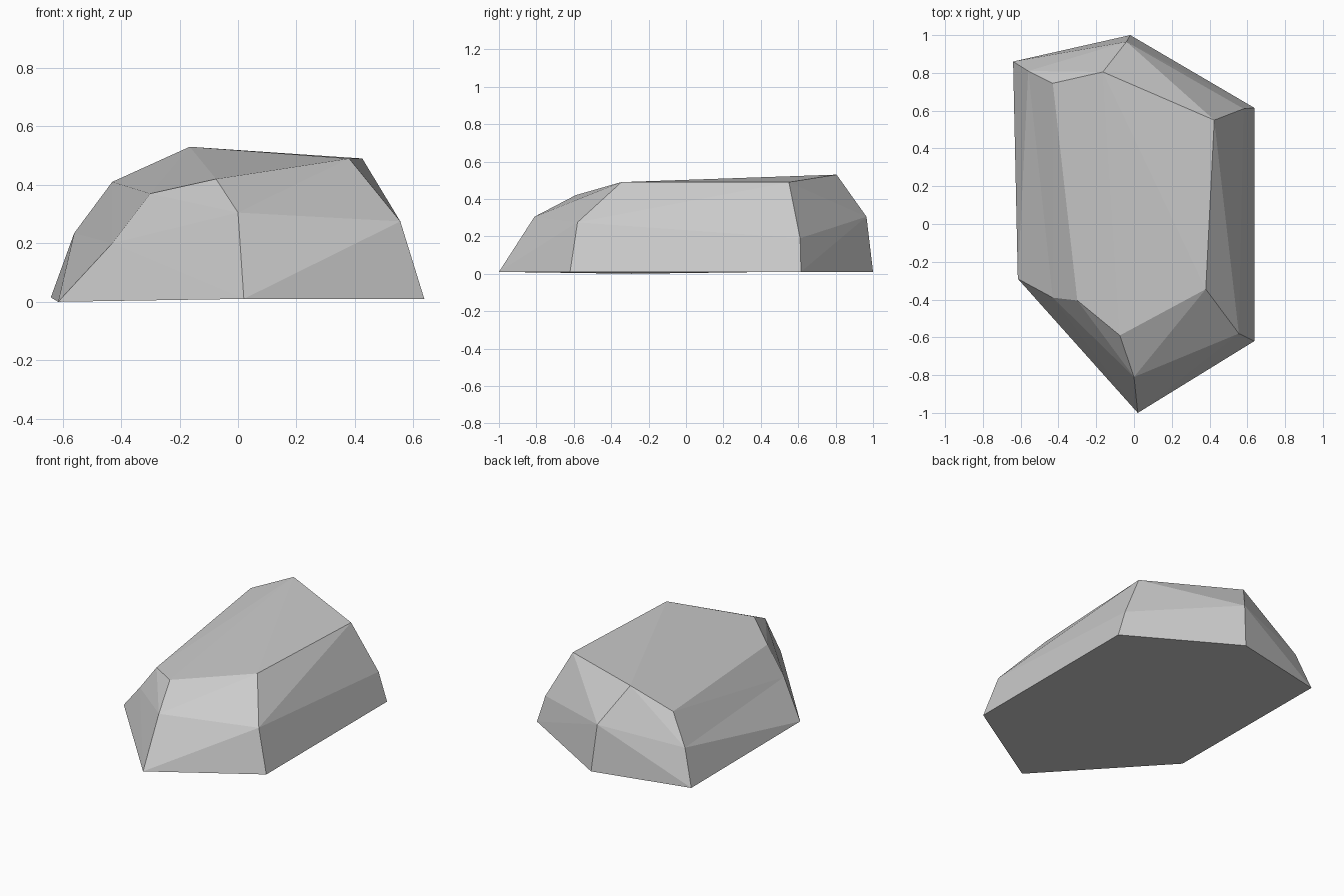
import bpy
import bmesh

cube = bpy.data.objects.get("Cube")
if cube:
    bpy.data.objects.remove(cube, do_unlink=True)

# Stone colour
stone = bpy.data.materials.new("stone grey")
stone.use_nodes = True
colour = (0.6, 0.6, 0.6, 1)
stone.diffuse_color = colour
stone.node_tree.nodes["Principled BSDF"].inputs["Base Color"].default_value = colour

# Three uneven six-sided rings, each starting at the front corner
base = [(.02, -1, .01), (.637, -.62, .01), (.637, .615, .01),
        (-.02, 1, .01), (-.64, .86, .015), (-.615, -.29, 0)]
shoulder = [(0, -.81, .305), (.555, -.58, .275), (.58, .61, .19),
            (-.04, .965, .305), (-.56, .81, .235), (-.43, -.39, .2)]
crown = [(-.075, -.59, .42), (.38, -.345, .49), (.425, .55, .49),
         (-.165, .805, .53), (-.43, .745, .41), (-.3, -.405, .37)]

bm = bmesh.new()
rings = [[bm.verts.new(p) for p in ring] for ring in (base, shoulder, crown)]


def facet(a, b, c, d):
    """Two triangles, folded along the diagonal that bulges outward."""
    normal = (b.co - a.co).cross(c.co - a.co)
    if normal.dot(d.co - a.co) > 0:
        a, b, c, d = b, c, d, a
    bm.faces.new((a, b, c))
    bm.faces.new((a, c, d))


# Sloping sides
for low, high in zip(rings, rings[1:]):
    for i in range(len(low)):
        j = (i + 1) % len(low)
        facet(low[i], low[j], high[j], high[i])

# Roof in two halves along a ridge from front to back, and the underside
top = rings[-1]
facet(top[0], top[1], top[2], top[3])
facet(top[0], top[3], top[4], top[5])
bm.faces.new(rings[0][::-1])

mesh = bpy.data.meshes.new("rock")
bm.to_mesh(mesh)
bm.free()
mesh.materials.append(stone)
rock = bpy.data.objects.new("rock", mesh)
bpy.context.collection.objects.link(rock)
